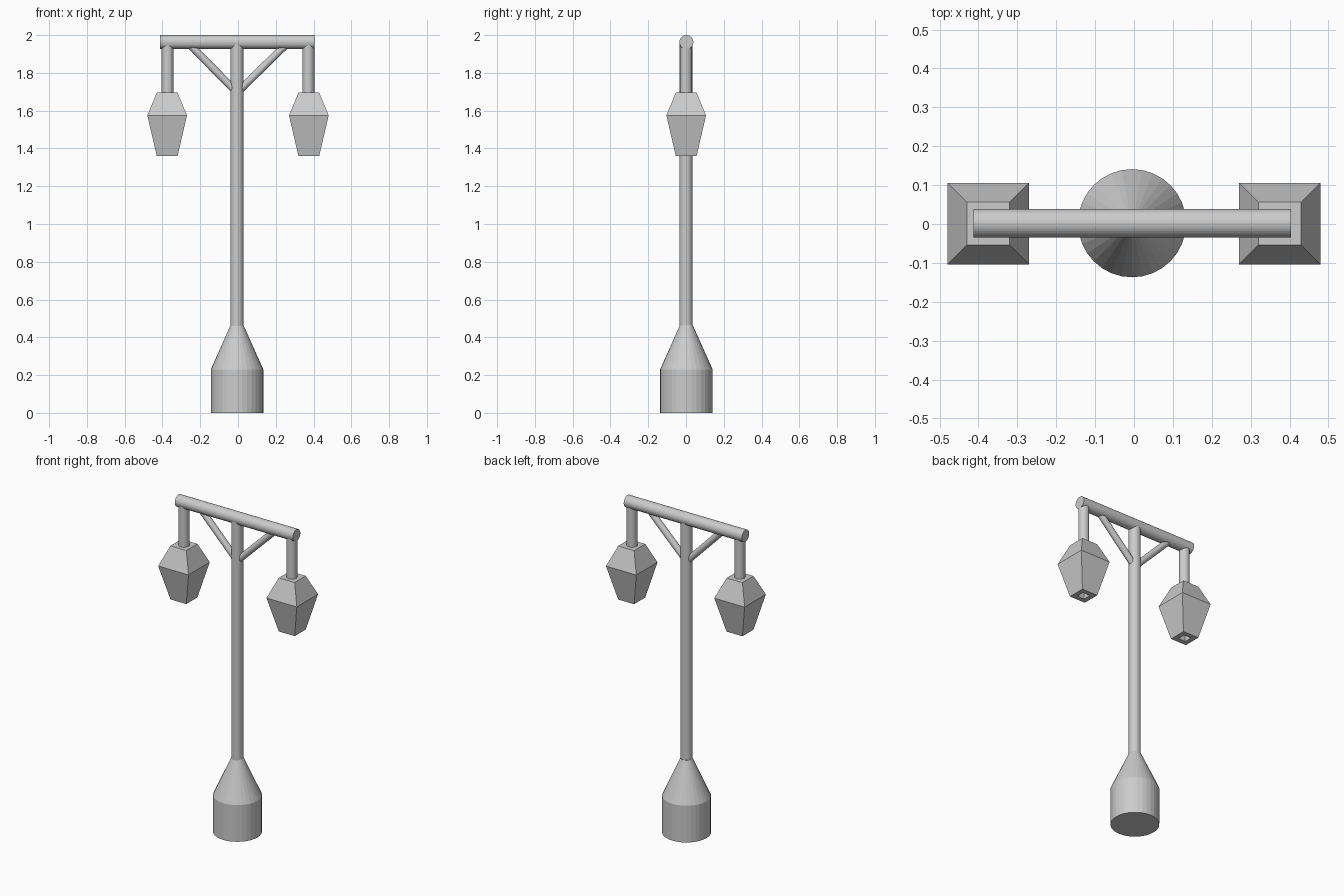
import bpy, bmesh
from mathutils import Vector

cube = bpy.data.objects.get("Cube")
if cube:
    bpy.data.objects.remove(cube, do_unlink=True)

grey = bpy.data.materials.new("light_grey_metal")
grey.use_nodes = True
grey.diffuse_color = (0.6, 0.6, 0.6, 1)
grey.node_tree.nodes["Principled BSDF"].inputs["Base Color"].default_value = (0.6, 0.6, 0.6, 1)


def add_object(name, bm, location=(0, 0, 0)):
    bmesh.ops.recalc_face_normals(bm, faces=bm.faces[:])
    mesh = bpy.data.meshes.new(name)
    bm.to_mesh(mesh)
    bm.free()
    mesh.materials.append(grey)
    obj = bpy.data.objects.new(name, mesh)
    obj.location = location
    bpy.context.collection.objects.link(obj)
    return obj


def rod(name, start, end, radius, sides=32):
    """Capped cylinder between two points."""
    start, end = Vector(start), Vector(end)
    axis = end - start
    bm = bmesh.new()
    bmesh.ops.create_cone(bm, cap_ends=True, segments=sides,
                          radius1=radius, radius2=radius, depth=axis.length)
    bmesh.ops.rotate(bm, verts=bm.verts[:],
                     matrix=axis.to_track_quat("Z", "Y").to_matrix())
    return add_object(name, bm, (start + end) / 2)


def loft(name, rings, location):
    """Stack square rings given as (half width, height), capped at both ends."""
    bm = bmesh.new()
    corners = ((-1, -1), (1, -1), (1, 1), (-1, 1))
    loops = [[bm.verts.new((x * w, y * w, z)) for x, y in corners] for w, z in rings]
    for low, high in zip(loops, loops[1:]):
        for i in range(4):
            j = (i + 1) % 4
            bm.faces.new((low[i], low[j], high[j], high[i]))
    bm.faces.new(loops[0])
    bm.faces.new(loops[-1])
    return add_object(name, bm, location)


# Base: drum with its top face drawn up into a taper
POLE_X = -0.005
bm = bmesh.new()
bmesh.ops.create_cone(bm, cap_ends=True, segments=32, radius1=0.139,
                      radius2=0.139, depth=0.23)
bmesh.ops.translate(bm, verts=bm.verts[:], vec=(0, 0, 0.115))
top = max(bm.faces, key=lambda f: f.calc_center_median().z)
taper = bmesh.ops.extrude_discrete_faces(bm, faces=[top])["faces"][0]
for v in taper.verts:
    v.co = (v.co.x * 0.245, v.co.y * 0.245, 0.465)
add_object("base", bm, (POLE_X, 0.002, 0))

# Pole and crossbar
rod("pole", (POLE_X, 0, 0.44), (POLE_X, 0, 1.96), 0.034)
rod("crossbar", (-0.413, 0.002, 1.963), (0.404, 0.002, 1.963), 0.037)

# Braces, hangers and lanterns on each side
for side, s in (("left", 1), ("right", -1)):
    rod(side + "_brace", (s * 0.25, 0, 1.945), (s * 0.01 + POLE_X, 0, 1.705), 0.02)
    rod(side + "_hanger", (s * 0.373, 0, 1.68), (s * 0.373, 0, 1.96), 0.031)
    # Square lantern with a small recess in its underside
    loft(side + "_lantern",
         ((0.025, 1.41), (0.025, 1.36), (0.055, 1.36), (0.105, 1.575), (0.055, 1.695)),
         (s * 0.375, 0.001, 0))
